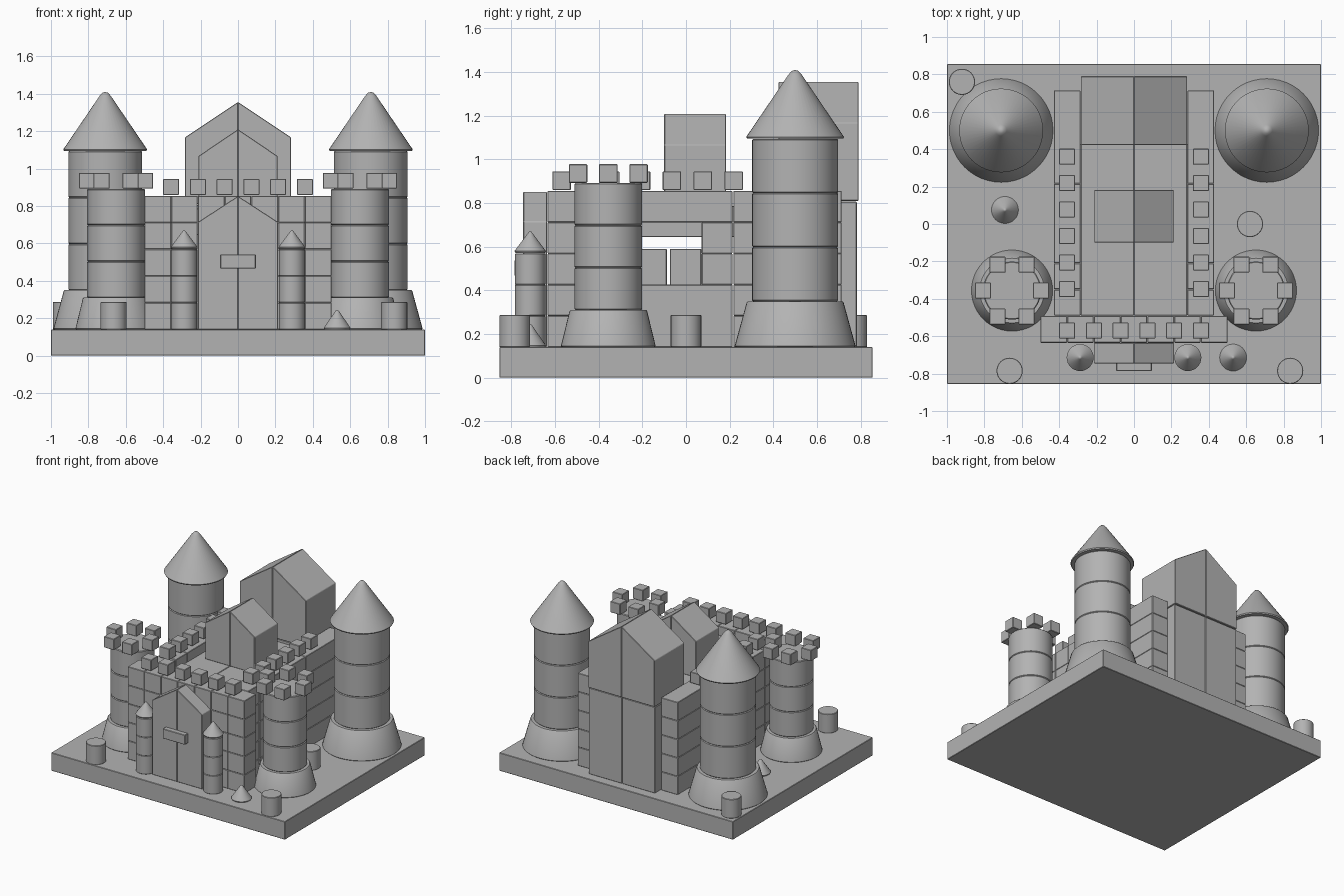
import bpy, bmesh, math
from mathutils import Matrix, Vector

cube = bpy.data.objects.get("Cube")
if cube:
    bpy.data.objects.remove(cube)

stone = bpy.data.materials.new("grey_stone")
stone.use_nodes = True
GREY = (0.45, 0.45, 0.45, 1)
stone.diffuse_color = GREY
stone.node_tree.nodes["Principled BSDF"].inputs["Base Color"].default_value = GREY

GROUND = 0.14   # top of the base slab
B = 0.143       # block module
GAP = 0.003     # joint between stones


def finish(bm, name, bevel=0.0, smooth=False):
    bmesh.ops.recalc_face_normals(bm, faces=bm.faces)
    mesh = bpy.data.meshes.new(name)
    bm.to_mesh(mesh)
    bm.free()
    mesh.materials.append(stone)
    ob = bpy.data.objects.new(name, mesh)
    bpy.context.collection.objects.link(ob)
    if bevel:
        mod = ob.modifiers.new("soft_edges", "BEVEL")
        mod.width = bevel
        mod.segments = 1
    if smooth:
        bpy.ops.object.select_all(action="DESELECT")
        ob.select_set(True)
        bpy.context.view_layer.objects.active = ob
        bpy.ops.object.shade_smooth_by_angle(angle=math.radians(35))
    return ob


def boxes(name, spans, bevel=0.003):
    """One object from boxes given as (x0, x1, y0, y1, z0, z1)."""
    bm = bmesh.new()
    for x0, x1, y0, y1, z0, z1 in spans:
        centre = Vector((x0 + x1, y0 + y1, z0 + z1)) / 2
        size = Matrix.Diagonal((x1 - x0, y1 - y0, z1 - z0, 1))
        bmesh.ops.create_cube(bm, size=1, matrix=Matrix.Translation(centre) @ size)
    return finish(bm, name, bevel)


def merlons(name, points, z, s=0.0425):
    return boxes(name, [(x - s, x + s, y - s, y + s, z, z + 2 * s) for x, y in points])


def lathe(name, x, y, profiles, steps=48):
    """Revolve each closed (radius, z) profile about a vertical axis."""
    bm = bmesh.new()
    for profile in profiles:
        verts = [bm.verts.new((x + r, y, z)) for r, z in profile]
        edges = [bm.edges.new(pair) for pair in zip(verts, verts[1:])]
        bmesh.ops.spin(bm, geom=verts + edges, cent=(x, y, 0), axis=(0, 0, 1),
                       angle=math.tau, steps=steps, use_merge=True)
    bmesh.ops.remove_doubles(bm, verts=bm.verts, dist=0.0002)
    return finish(bm, name, smooth=True)


def drum(r, z0, z1, top=None, c=0.005):
    """Chamfered stone drum, or a tapered one when a top radius is given."""
    top = r if top is None else top
    return [(0, z0), (r - c, z0), (r, z0 + c), (top, z1 - c), (top - c, z1), (0, z1)]


def cone(r, z0, z1, tip=0.02):
    return [(0, z0), (r - 0.004, z0), (r, z0 + 0.008), (tip, z1 - tip * 0.7),
            (tip * 0.5, z1 - tip * 0.15), (0, z1)]


def gable(name, w, y0, y1, z0, eave, ridge):
    """Pair of mirrored half houses meeting on the centre line."""
    bm = bmesh.new()
    for s in (-1, 1):
        pts = [(0.001, z0), (w, z0), (w, eave), (0.001, ridge)]
        face = bm.faces.new([bm.verts.new((s * px, y0, pz)) for px, pz in pts])
        new = bmesh.ops.extrude_face_region(bm, geom=[face])["geom"]
        moved = [v for v in new if isinstance(v, bmesh.types.BMVert)]
        bmesh.ops.translate(bm, verts=moved, vec=(0, y1 - y0, 0))
    return finish(bm, name, 0.003)


# Base slab
boxes("base_slab", [(-1, 1, -0.855, 0.855, 0, GROUND)])

# Round corner towers
for side, s in (("left", 1), ("right", -1)):
    x, y = s * 0.71, 0.50
    lathe(side + "_back_tower_foot", x, y, [drum(0.277, GROUND, 0.35, 0.222)])
    lathe(side + "_back_tower_drums", x, y,
          [drum(0.197, 0.35 + i * 0.248, 0.598 + i * 0.248) for i in range(3)])
    lathe(side + "_back_tower_roof", x, y, [cone(0.224, 1.095, 1.41, 0.03)])

    x, y = s * 0.652, -0.356
    lathe(side + "_front_tower_foot", x, y, [drum(0.217, GROUND, 0.31, 0.178)])
    lathe(side + "_front_tower_drums", x, y,
          [drum(0.155, 0.31 + i * 0.194, 0.504 + i * 0.194) for i in range(3)])
    merlons(side + "_front_tower_merlons",
            [(x + 0.155 * math.cos(i * math.pi / 3), y + 0.16 * math.sin(i * math.pi / 3))
             for i in range(6)], 0.893)

    # Gate posts
    x, y = s * 0.288, -0.714
    lathe(side + "_gate_post", x, y,
          [drum(0.07, GROUND + i * B, GROUND + (i + 1) * B, c=0.003) for i in range(3)], 32)
    lathe(side + "_gate_post_cap", x, y, [cone(0.072, 0.572, 0.67, 0.01)], 32)

    # Side wall with a window opening under a long lintel
    def stone_span(y0, y1, row0, row1):
        xs = sorted((s * 0.2865, s * 0.4285))
        return (*xs, y0 + GAP / 2, y1 - GAP / 2, GROUND + row0 * B, GROUND + row1 * B)

    wall = [stone_span(-0.21, 0.215, 0, 2), stone_span(-0.21, 0.215, 4, 5)]
    for row in range(5):
        wall += [stone_span(-0.49 + i * 0.14, -0.35 + i * 0.14, row, row + 1) for i in range(2)]
        wall.append(stone_span(0.215, 0.715, row, row + 1))
    wall += [stone_span(0.07, 0.215, row, row + 1) for row in (2, 3)]
    boxes(side + "_wall", wall)
    merlons(side + "_wall_merlons", [(s * 0.358, 0.36 - i * 0.1415) for i in range(6)], 0.86)

# Front wall of stacked blocks
boxes("front_wall", [(-0.5 + i * B, -0.5 + (i + 1) * B - GAP / 2, -0.635, -0.492,
                      GROUND + k * B, GROUND + (k + 1) * B)
                     for i in range(7) for k in range(5)])
merlons("front_wall_merlons", [((i - 2.5) * B, -0.57) for i in range(6)], 0.86)

# Raised courtyard floor and the low blocks beneath it
boxes("courtyard_floor", [(-0.285, -0.001, -0.49, 0.43, 0.644, 0.787),
                          (0.001, 0.285, -0.49, 0.43, 0.644, 0.787)])
boxes("courtyard_blocks", [(-0.21, 0.21, -0.21, -0.088, GROUND, 0.59),
                           (-0.21, 0.21, -0.074, 0.07, GROUND, 0.59)])

# Gabled buildings
gable("gatehouse", 0.213, -0.746, -0.637, GROUND, 0.715, 0.853)
gable("courtyard_house", 0.212, -0.1, 0.183, 0.787, 1.067, 1.21)
gable("keep_top", 0.283, 0.423, 0.79, 0.81, 1.168, 1.356)
boxes("keep_body", [(-0.283, -0.001, 0.43, 0.783, GROUND, 0.806),
                    (0.001, 0.283, 0.43, 0.783, GROUND, 0.806)])
boxes("gate_plaque", [(-0.095, 0.095, -0.785, -0.744, 0.465, 0.54)])

# Round stumps and small pointed shrubs on the grounds
for i, (x, y) in enumerate([(-0.665, -0.785), (0.835, -0.785), (-0.92, 0.76), (0.62, 0.0)]):
    lathe("stump_%d" % (i + 1), x, y, [drum(0.07, GROUND, 0.287, c=0.003)], 32)
for i, (x, y) in enumerate([(0.53, -0.714), (-0.69, 0.075)]):
    lathe("shrub_%d" % (i + 1), x, y, [cone(0.072, GROUND, 0.245, 0.01)], 32)
